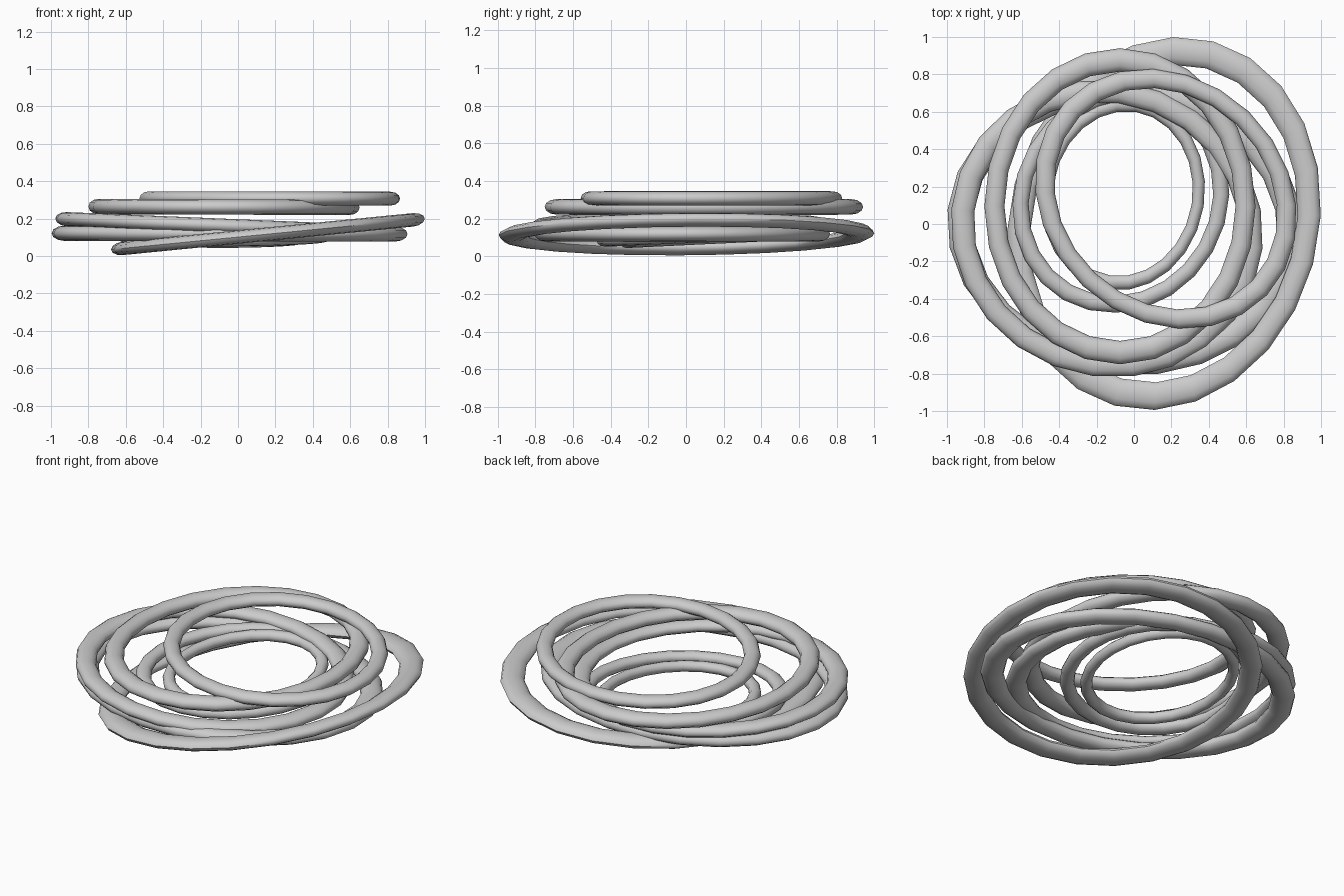
import bpy
import math
from mathutils import Matrix

if "Cube" in bpy.data.objects:
    bpy.data.objects.remove(bpy.data.objects["Cube"])


def ring(name, x0, x1, y0, y1, z_left, z_right, height=0.076, skew=0.0, rise=0.0):
    """Slim oval hoop filling a plan box. Skew turns the oval in plan;
    the hoop is sheared from left to right, and by rise from front to back."""
    X, Y = (x1 - x0) / 2, (y1 - y0) / 2
    # long and short axes of the turned oval that touches the plan box
    mean, diff = (X * X + Y * Y) / 2, (X * X - Y * Y) / 2
    spread = math.hypot(diff, skew)
    turn = 0.5 * math.atan2(2 * skew, 2 * diff)
    a, b = math.sqrt(mean + spread), math.sqrt(mean - spread)
    minor = 0.074
    bpy.ops.mesh.primitive_torus_add(
        major_segments=24, minor_segments=12,
        major_radius=1 - minor, minor_radius=minor,
        location=((x0 + x1) / 2, (y0 + y1) / 2, (z_left + z_right) / 2))
    ob = bpy.context.object
    ob.name = name
    shear = Matrix.Identity(4)
    shear[2][0] = (z_right - z_left) / (x1 - x0)
    shear[2][1] = rise / (y1 - y0)
    ob.data.transform(shear @ Matrix.Rotation(turn, 4, 'Z')
                      @ Matrix.Diagonal((a, b, height / 2 / minor, 1)))
    bpy.ops.object.shade_smooth_by_angle(angle=math.radians(50))
    return ob


# large lower hoops
ring("tilted_bottom_ring", -0.68, 1.00, -0.995, 1.00, 0.035, 0.20, 0.072, skew=0.085)
ring("wide_flat_ring", -1.00, 0.91, -0.81, 0.77, 0.122, 0.118, 0.082, skew=-0.03)
ring("leaning_ring", -0.98, 0.69, -0.82, 0.77, 0.20, 0.13, skew=-0.03)

# upper hoops
ring("upper_ring", -0.80, 0.65, -0.75, 0.94, 0.265, 0.26, 0.082)
ring("top_ring", -0.53, 0.87, -0.56, 0.83, 0.309, 0.307, 0.074, skew=-0.072)

# small inner hoops
ring("inner_ring", -0.65, 0.51, -0.475, 0.74, 0.11, 0.11, 0.07, skew=0.028, rise=0.05)
ring("smallest_ring", -0.50, 0.38, -0.355, 0.68, 0.10, 0.10, 0.066, skew=0.012, rise=0.05)
